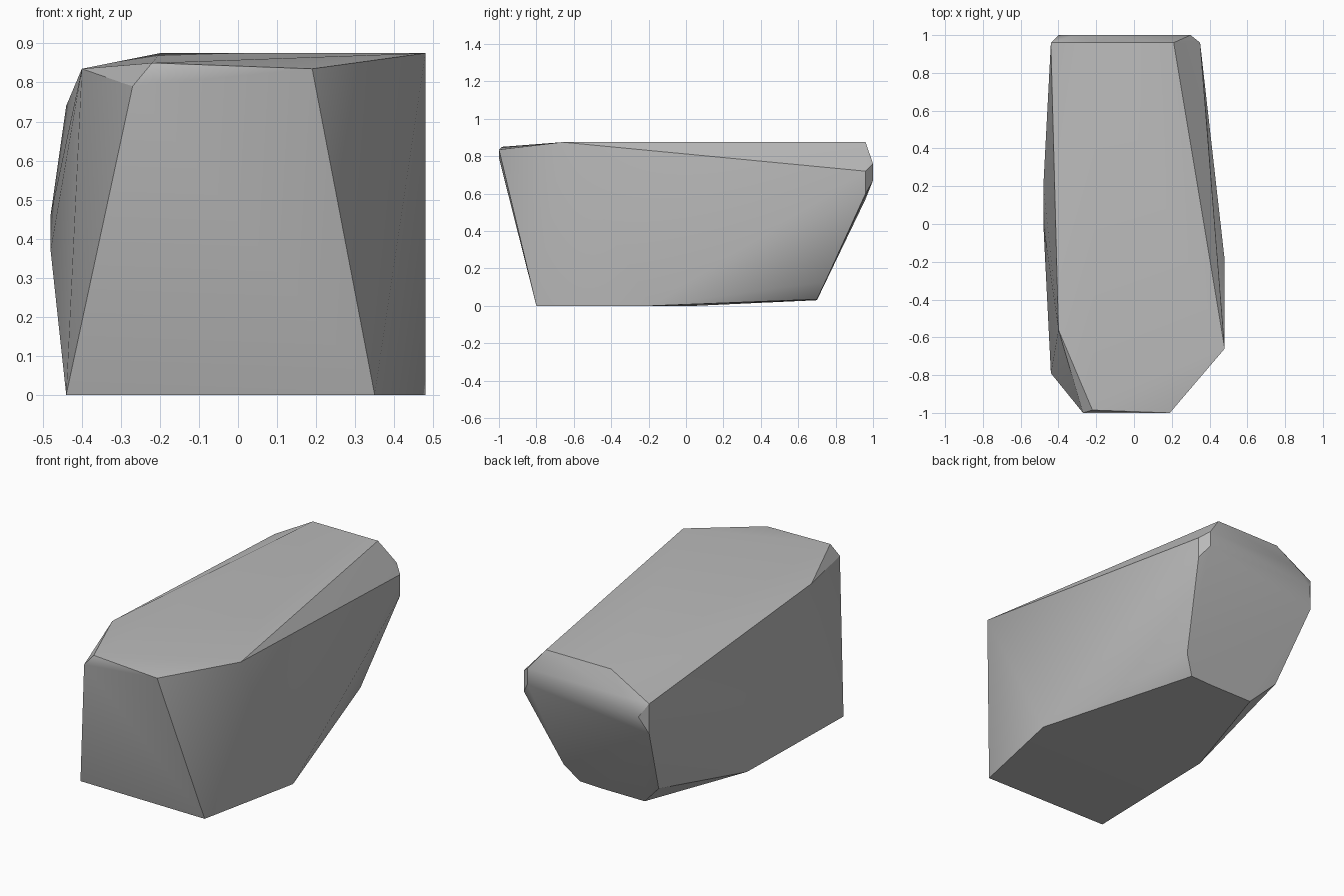
import bpy, bmesh
from math import radians

cube = bpy.data.objects.get("Cube")
if cube:
    bpy.data.objects.remove(cube, do_unlink=True)

# Plain stone colour
stone = bpy.data.materials.new("grey stone")
stone.use_nodes = True
grey = (0.5, 0.5, 0.5, 1)
stone.diffuse_color = grey
stone.node_tree.nodes["Principled BSDF"].inputs["Base Color"].default_value = grey

# Corner groups of the boulder, wrapped in a convex hull
base = [(-.44, -.79, 0), (.35, -.8, 0), (.48, -.19, 0), (-.42, .05, 0)]
rear_foot = [(.18, .7, .035), (.04, .7, .03), (-.23, .7, .03),
             (.25, .745, .13), (-.36, .76, .16)]
left_bulge = [(-.48, 0, .37), (-.48, .2, .46)]
front_rim = [(.19, -1, .835), (-.27, -1, .79), (-.22, -.985, .85), (-.4, -.56, .835)]
top = [(.48, -.66, .875), (-.2, .96, .875), (.21, .96, .875)]
rear_end = [(-.31, 1, .76), (.3, 1, .76), (-.4, 1, .67), (.3, 1, .67),
            (.35, .96, .6), (.35, .96, .72), (-.44, .96, .57), (-.44, .96, .74)]

bm = bmesh.new()
for corner in base + rear_foot + left_bulge + front_rim + top + rear_end:
    bm.verts.new(corner)
hull = bmesh.ops.convex_hull(bm, input=bm.verts[:])
loose = [v for v in bm.verts if not v.link_faces]
bmesh.ops.delete(bm, geom=loose, context='VERTS')
bmesh.ops.dissolve_limit(bm, angle_limit=radians(1), verts=bm.verts[:], edges=bm.edges[:])
bmesh.ops.recalc_face_normals(bm, faces=bm.faces[:])

mesh = bpy.data.meshes.new("boulder")
bm.to_mesh(mesh)
bm.free()
mesh.materials.append(stone)
boulder = bpy.data.objects.new("boulder", mesh)
bpy.context.collection.objects.link(boulder)

# Soft facets with crisp main edges
bpy.ops.object.select_all(action='DESELECT')
boulder.select_set(True)
bpy.context.view_layer.objects.active = boulder
bpy.ops.object.shade_smooth_by_angle(angle=radians(30))
